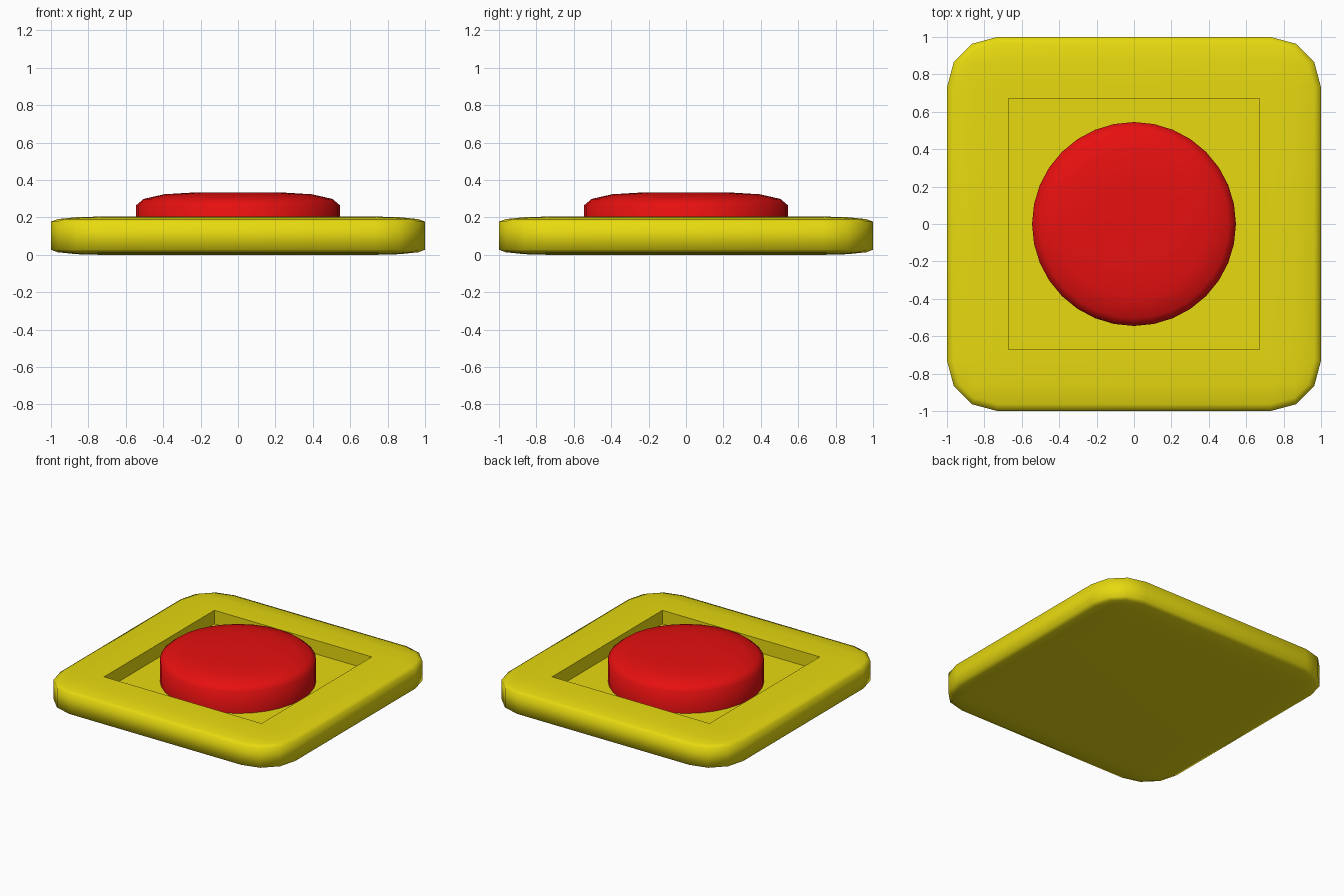
import bpy, bmesh
from math import sin, cos, pi, radians
from mathutils import Vector

if "Cube" in bpy.data.objects:
    bpy.data.objects.remove(bpy.data.objects["Cube"], do_unlink=True)

HEIGHT = 0.205       # plate thickness
FLOOR = 0.10         # pocket floor level
POCKET = 0.645       # pocket half width
ROUND = 0.27         # plate corner rounding


def material(name, colour):
    mat = bpy.data.materials.new(name)
    mat.use_nodes = True
    mat.diffuse_color = colour
    mat.node_tree.nodes["Principled BSDF"].inputs["Base Color"].default_value = colour
    return mat


def finish(bm, name, mat):
    bmesh.ops.recalc_face_normals(bm, faces=bm.faces)
    mesh = bpy.data.meshes.new(name)
    bm.to_mesh(mesh)
    bm.free()
    obj = bpy.data.objects.new(name, mesh)
    bpy.context.collection.objects.link(obj)
    mesh.materials.append(mat)
    bpy.ops.object.select_all(action='DESELECT')
    obj.select_set(True)
    bpy.context.view_layer.objects.active = obj
    bpy.ops.object.shade_smooth_by_angle(angle=radians(80))
    return obj


# Base plate: rounded cube flattened in z, with a square pocket in the top
bm = bmesh.new()
bmesh.ops.create_cube(bm, size=2)
bmesh.ops.bevel(bm, geom=bm.edges[:], offset=ROUND, offset_type='OFFSET',
                segments=3, profile=0.5, affect='EDGES')
top = max(bm.faces, key=lambda f: f.calc_center_median().z)
bmesh.ops.inset_individual(bm, faces=[top], thickness=1 - ROUND - POCKET)
bmesh.ops.scale(bm, vec=(1, 1, HEIGHT / 2), verts=bm.verts)
bmesh.ops.translate(bm, vec=(0, 0, HEIGHT / 2), verts=bm.verts)
floor = bmesh.ops.extrude_discrete_faces(bm, faces=[top])["faces"][0]
rim = [e for e in bm.edges if e.is_boundary]
bmesh.ops.translate(bm, vec=(0, 0, FLOOR - HEIGHT), verts=floor.verts)
bmesh.ops.bridge_loops(bm, edges=rim)
finish(bm, "base_plate", material("yellow", (0.8, 0.7, 0.005, 1)))

# Push button: lathed profile with a soft elliptical shoulder
RADIUS, SHOULDER, DROP, TOP = 0.545, 0.30, 0.068, 0.333
profile = [(0, FLOOR), (RADIUS, FLOOR)]
for i in range(4):
    a = i * pi / 6
    profile.append((RADIUS - SHOULDER * (1 - cos(a)), TOP - DROP * (1 - sin(a))))
profile.append((0, TOP))
bm = bmesh.new()
verts = [bm.verts.new(Vector((r, 0, z))) for r, z in profile]
edges = [bm.edges.new(pair) for pair in zip(verts, verts[1:])]
bmesh.ops.spin(bm, geom=verts + edges, cent=(0, 0, 0), axis=(0, 0, 1),
               angle=2 * pi, steps=32)
bmesh.ops.remove_doubles(bm, verts=bm.verts, dist=0.0005)
finish(bm, "push_button", material("red", (0.8, 0.005, 0.005, 1)))
